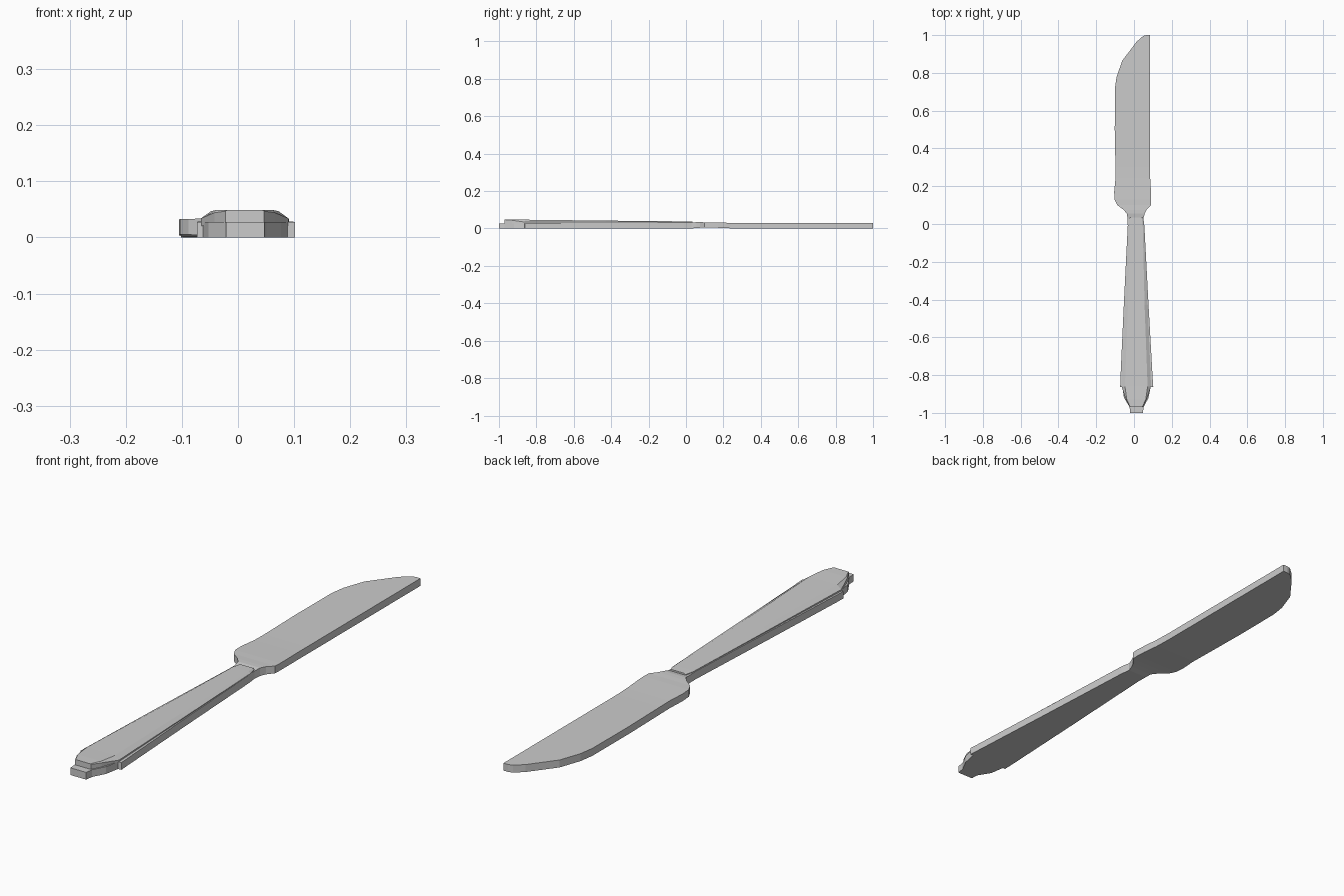
import bpy, bmesh


def loft(name, sections):
    """Join equal-length cross-section loops and cap both ends."""
    bm = bmesh.new()
    rings = [[bm.verts.new(p) for p in s] for s in sections]
    for a, b in zip(rings, rings[1:]):
        n = len(a)
        for i in range(n):
            j = (i + 1) % n
            bm.faces.new((a[i], a[j], b[j], b[i]))
    bm.faces.new(rings[0])
    bm.faces.new(rings[-1])
    bmesh.ops.recalc_face_normals(bm, faces=bm.faces)
    mesh = bpy.data.meshes.new(name)
    bm.to_mesh(mesh)
    bm.free()
    obj = bpy.data.objects.new(name, mesh)
    bpy.context.collection.objects.link(obj)
    return obj


def slab(name, stations):
    """Stations: y, left x, right x, bottom z, top z."""
    return loft(name, [[(l, y, b), (r, y, b), (r, y, t), (l, y, t)]
                       for y, l, r, b, t in stations])


# Blade with flared shoulders and a straight spine
slab("blade", [
    (0.03, -0.034, 0.050, 0.000, 0.030),
    (0.055, -0.038, 0.057, 0.003, 0.034),
    (0.075, -0.055, 0.067, 0.004, 0.034),
    (0.10, -0.088, 0.090, 0.005, 0.033),
    (0.13, -0.103, 0.091, 0.005, 0.033),
    (0.17, -0.105, 0.090, 0.004, 0.032),
    (0.24, -0.098, 0.086, 0.001, 0.030),
    (0.30, -0.098, 0.085, 0.000, 0.029),
    (0.50, -0.102, 0.085, 0.000, 0.029),
    (0.72, -0.101, 0.085, 0.000, 0.029),
    (0.78, -0.092, 0.085, 0.000, 0.029),
    (0.865, -0.062, 0.085, 0.000, 0.029),
    (0.965, 0.014, 0.085, 0.000, 0.029),
    (0.995, 0.048, 0.085, 0.000, 0.029),
    (1.00, 0.065, 0.085, 0.000, 0.029),
])

# Lower handle layer with a stepped butt end
slab("handle_base", [
    (-1.00, -0.021, 0.047, 0, 0.028),
    (-0.97, -0.023, 0.051, 0, 0.028),
    (-0.92, -0.053, 0.077, 0, 0.028),
    (-0.863, -0.062, 0.088, 0, 0.028),
    (-0.862, -0.073, 0.102, 0, 0.028),
    (-0.82, -0.072, 0.099, 0, 0.028),
    (-0.43, -0.054, 0.077, 0, 0.030),
    (-0.01, -0.033, 0.055, 0, 0.031),
    (0.03, -0.034, 0.050, 0, 0.030),
])

# Raised upper handle layer: y, half width, half top width, side z, top z
CX = 0.012
loft("handle_top", [
    [(CX - w, y, 0.02), (CX + w, y, 0.02), (CX + w, y, s),
     (CX + t, y, z), (CX - t, y, z), (CX - w, y, s)]
    for y, w, t, s, z in [
        (-0.97, 0.034, 0.031, 0.047, 0.049),
        (-0.93, 0.054, 0.050, 0.044, 0.049),
        (-0.86, 0.078, 0.060, 0.034, 0.047),
        (-0.43, 0.061, 0.044, 0.034, 0.042),
        (0.00, 0.042, 0.034, 0.033, 0.038),
        (0.035, 0.034, 0.028, 0.033, 0.037),
    ]
])
